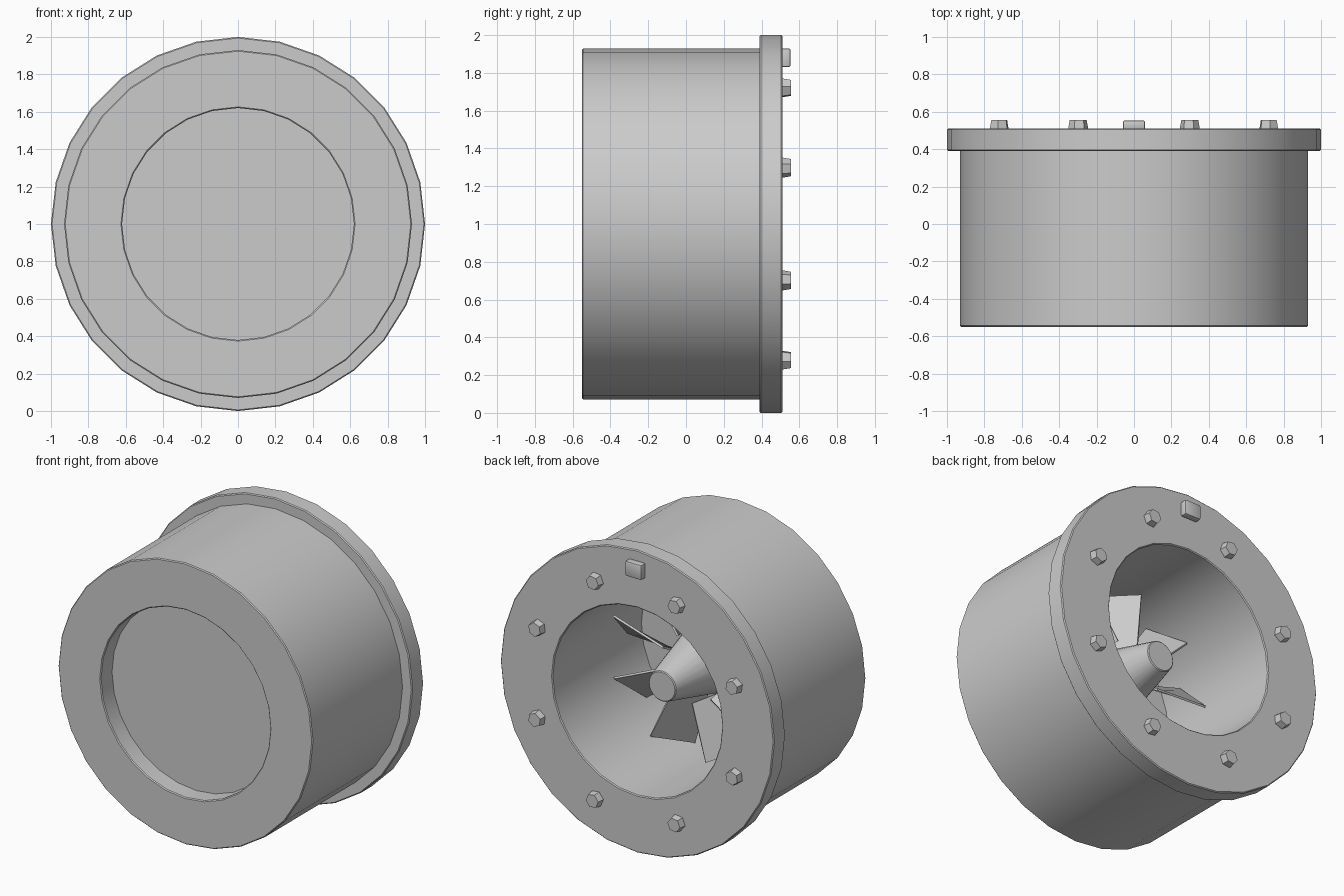
import bpy, bmesh
from math import sin, cos, radians, pi
from mathutils import Vector

if "Cube" in bpy.data.objects:
    bpy.data.objects.remove(bpy.data.objects["Cube"])

CZ = 1.0


def finish(name, bm, smooth=True):
    bmesh.ops.remove_doubles(bm, verts=bm.verts, dist=1e-5)
    bmesh.ops.recalc_face_normals(bm, faces=bm.faces)
    me = bpy.data.meshes.new(name)
    bm.to_mesh(me)
    bm.free()
    ob = bpy.data.objects.new(name, me)
    bpy.context.collection.objects.link(ob)
    if smooth:
        bpy.ops.object.select_all(action='DESELECT')
        ob.select_set(True)
        bpy.context.view_layer.objects.active = ob
        bpy.ops.object.shade_smooth_by_angle(angle=radians(30))
    return ob


def turned(name, profile, sides, x=0.0, z=CZ, turn=0.0, closed=False, smooth=True):
    """Revolve (radius, y) points about a line parallel to y; open profiles get end caps."""
    bm = bmesh.new()
    rings = []
    for r, y in profile:
        ring = []
        for i in range(sides):
            a = turn + 2 * pi * i / sides
            ring.append(bm.verts.new((x + r * cos(a), y, z + r * sin(a))))
        rings.append(ring)
    pairs = list(zip(rings, rings[1:]))
    if closed:
        pairs.append((rings[-1], rings[0]))
    else:
        bm.faces.new(rings[0])
        bm.faces.new(rings[-1])
    for a, b in pairs:
        for i in range(sides):
            j = (i + 1) % sides
            bm.faces.new((a[i], a[j], b[j], b[i]))
    return finish(name, bm, smooth)


# Drum casing with rear flange and open bore
b = 0.006
turned("drum_casing", [
    (0.62, -0.55 + b), (0.62 + b, -0.55), (0.93 - b, -0.55), (0.93, -0.55 + b),
    (0.93, 0.39), (1.0 - b, 0.39), (1.0, 0.39 + b), (1.0, 0.51 - b),
    (1.0 - b, 0.51), (0.62 + b, 0.51), (0.62, 0.51 - b)], 28, closed=True)

# Recessed plate closing the front of the bore
turned("front_plate", [(0.62, -0.43), (0.62, -0.42)], 28)

# Tapered hub
turned("fan_hub", [(0.27, -0.425), (0.1, 0.245), (0.094, 0.25)], 24)


# Pitched fan blades
def blade(index):
    a = radians(90 + 40 * index)
    out = Vector((cos(a), 0, sin(a)))
    side = Vector((-sin(a), 0, cos(a)))
    back = Vector((0, 1, 0))
    mid = Vector((0, -0.15, CZ))
    bm = bmesh.new()
    corners = []
    for r, half, axial in ((0.21, 0.06, 0.11), (0.59, 0.1, 0.1)):
        chord = side * half + back * axial
        normal = (side * axial - back * half).normalized() * 0.007
        for s, n in ((-1, -1), (1, -1), (1, 1), (-1, 1)):
            corners.append(bm.verts.new(mid + out * r + chord * s + normal * n))
    for f in ((0, 1, 2, 3), (4, 5, 6, 7), (0, 1, 5, 4),
              (1, 2, 6, 5), (2, 3, 7, 6), (3, 0, 4, 7)):
        bm.faces.new([corners[i] for i in f])
    finish(f"fan_blade_{index + 1}", bm, smooth=False)


for k in range(9):
    blade(k)

# Hex bolts around the flange
for k in range(8):
    a = radians(22.5 + 45 * k)
    turned(f"flange_bolt_{k + 1}", [(0.053, 0.505), (0.053, 0.515), (0.046, 0.555)], 6,
           0.78 * cos(a), CZ + 0.78 * sin(a), turn=a, smooth=False)

# Small rounded block at the top of the flange
bm = bmesh.new()
bmesh.ops.create_cube(bm, size=1)
for v in bm.verts:
    v.co = Vector((v.co.x * 0.12, 0.528 + v.co.y * 0.05, 1.88 + v.co.z * 0.1))
bmesh.ops.bevel(bm, geom=bm.edges[:], offset=0.01, segments=2, profile=0.5, affect='EDGES')
finish("top_block", bm)
